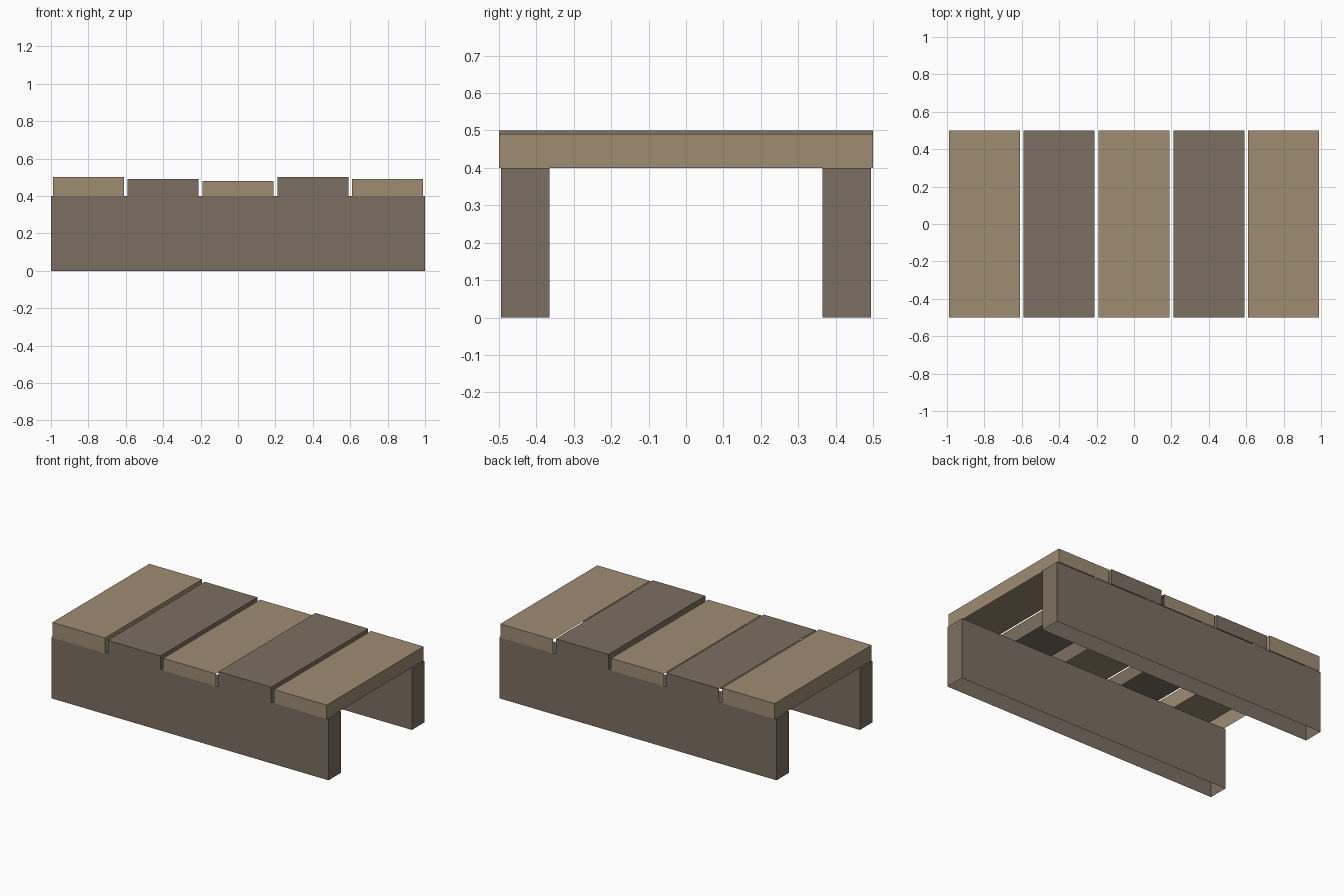
import bpy
import bmesh
from mathutils import Vector

cube = bpy.data.objects.get("Cube")
if cube:
    bpy.data.objects.remove(cube, do_unlink=True)


def make_material(name, rgb):
    mat = bpy.data.materials.new(name)
    mat.use_nodes = True
    color = (*rgb, 1.0)
    mat.diffuse_color = color
    mat.node_tree.nodes["Principled BSDF"].inputs["Base Color"].default_value = color
    return mat


light_wood = make_material("light_wood", (0.342, 0.263, 0.174))
dark_wood = make_material("dark_wood", (0.202, 0.159, 0.119))


def board(name, low, high, mat, open_sides):
    """Box between two corners, left open on the sides facing the given directions."""
    low, high = Vector(low), Vector(high)
    bm = bmesh.new()
    bmesh.ops.create_cube(bm, size=1)
    bm.normal_update()
    hidden = [f for f in bm.faces
              if any(f.normal.dot(Vector(d)) > 0.9 for d in open_sides)]
    bmesh.ops.delete(bm, geom=hidden, context="FACES")
    bmesh.ops.scale(bm, vec=high - low, verts=bm.verts)
    bmesh.ops.translate(bm, vec=(low + high) / 2, verts=bm.verts)
    mesh = bpy.data.meshes.new(name)
    bm.to_mesh(mesh)
    bm.free()
    mesh.materials.append(mat)
    obj = bpy.data.objects.new(name, mesh)
    bpy.context.collection.objects.link(obj)
    return obj


UP, DOWN = (0, 0, 1), (0, 0, -1)
LEFT, RIGHT = (1, 0, 0), (-1, 0, 0)

# Long support beams, open where they meet the ground and the planks
for name, y in (("front_beam", -0.43), ("back_beam", 0.43)):
    board(name, (-1, y - 0.065, 0), (1, y + 0.065, 0.4), dark_wood, [UP, DOWN])

# Cross planks of uneven height; a side next to a taller plank is left open
tops = [0.5, 0.49, 0.48, 0.5, 0.49]
for i, top in enumerate(tops):
    x = (i - 2) * 0.4
    open_sides = [DOWN]
    if i > 0 and tops[i - 1] > top:
        open_sides.append(RIGHT)
    if i < len(tops) - 1 and tops[i + 1] > top:
        open_sides.append(LEFT)
    board(f"plank_{i + 1}", (x - 0.19, -0.5, 0.4), (x + 0.19, 0.5, top),
          dark_wood if i % 2 else light_wood, open_sides)
